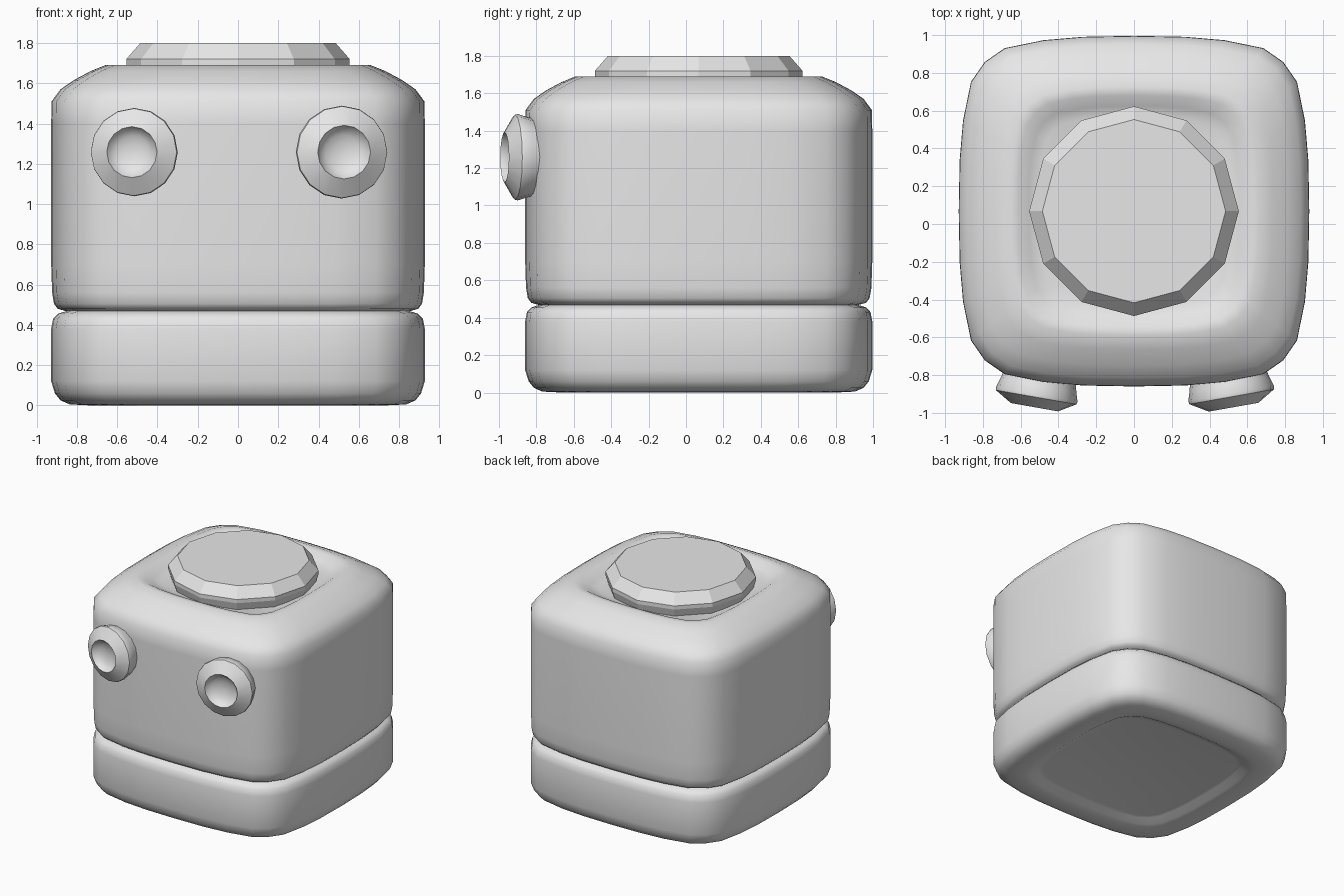
import bpy, bmesh, math
from mathutils import Matrix, Vector

if "Cube" in bpy.data.objects:
    bpy.data.objects.remove(bpy.data.objects["Cube"], do_unlink=True)

grey = bpy.data.materials.new("plain grey")
grey.use_nodes = True
grey.diffuse_color = (0.8, 0.8, 0.8, 1)
grey.node_tree.nodes["Principled BSDF"].inputs["Base Color"].default_value = (0.8, 0.8, 0.8, 1)

CENTRE_Y = 0.068


def loft(name, outline, levels, matrix, angle):
    """Stack scaled copies of an outline at (scale, height) levels and cap both ends."""
    bm = bmesh.new()
    rings = [[bm.verts.new((x * s, y * s, z)) for x, y in outline] for s, z in levels]
    n = len(outline)
    for a, b in zip(rings, rings[1:]):
        for i in range(n):
            j = (i + 1) % n
            bm.faces.new((a[i], a[j], b[j], b[i]))
    bm.faces.new(rings[0][::-1])
    bm.faces.new(rings[-1])
    bmesh.ops.recalc_face_normals(bm, faces=bm.faces)
    mesh = bpy.data.meshes.new(name)
    bm.to_mesh(mesh)
    bm.free()
    mesh.materials.append(grey)
    ob = bpy.data.objects.new(name, mesh)
    ob.matrix_world = matrix
    bpy.context.collection.objects.link(ob)
    bpy.ops.object.select_all(action='DESELECT')
    ob.select_set(True)
    bpy.context.view_layer.objects.active = ob
    bpy.ops.object.shade_smooth_by_angle(angle=math.radians(angle))
    return ob


def circle(n):
    return [(math.sin(math.tau * i / n), math.cos(math.tau * i / n)) for i in range(n)]


# Bulging rounded-square outline, turned four times from one quarter
quarter = [(0.928, 0), (0.923, 0.27), (0.905, 0.48), (0.863, 0.685),
           (0.79, 0.79), (0.685, 0.863), (0.48, 0.905), (0.27, 0.923)]
square = []
for turn in range(4):
    for p in quarter:
        v = Matrix.Rotation(turn * math.pi / 2, 2) @ Vector(p)
        square.append((v.x, v.y))

# Body: recessed underside, base band, groove, tall upper shell, dished top
body_levels = [(0.66, 0.04), (0.69, 0.035), (0.74, 0.008), (0.79, 0), (0.9, 0.005),
               (0.95, 0.025), (0.98, 0.06), (1, 0.12), (1, 0.38), (0.99, 0.43),
               (0.965, 0.455), (0.92, 0.468), (0.965, 0.48), (0.985, 0.505),
               (0.995, 0.56), (1, 0.7), (1, 1.4), (0.998, 1.51), (0.95, 1.57),
               (0.88, 1.615), (0.79, 1.66), (0.71, 1.69), (0.66, 1.685),
               (0.6, 1.65), (0.54, 1.63)]
loft("body", square, body_levels, Matrix.Translation((0, CENTRE_Y, 0)), 60)

# Twelve-sided lid with a chamfered rim
loft("lid", circle(12), [(0.53, 1.61), (0.555, 1.69), (0.555, 1.72), (0.485, 1.8)],
     Matrix.Translation((0, CENTRE_Y, 0)), 15)

# Eyes: tapered rims with a hollow dish, turned slightly outwards
eye_levels = [(0.19, -0.2), (0.21, -0.12), (0.225, -0.07), (0.222, -0.055), (0.13, 0),
              (0.115, -0.025), (0.085, -0.045), (0.045, -0.056), (0.01, -0.06)]
for side, name, size in ((1, "left_eye", 1.025), (-1, "right_eye", 0.975)):
    place = (Matrix.Translation((side * 0.527, -0.97, 1.258))
             @ Matrix.Rotation(side * math.radians(10), 4, 'Z')
             @ Matrix.Rotation(math.radians(90), 4, 'X')
             @ Matrix.Scale(size, 4))
    loft(name, circle(16), eye_levels, place, 40)
